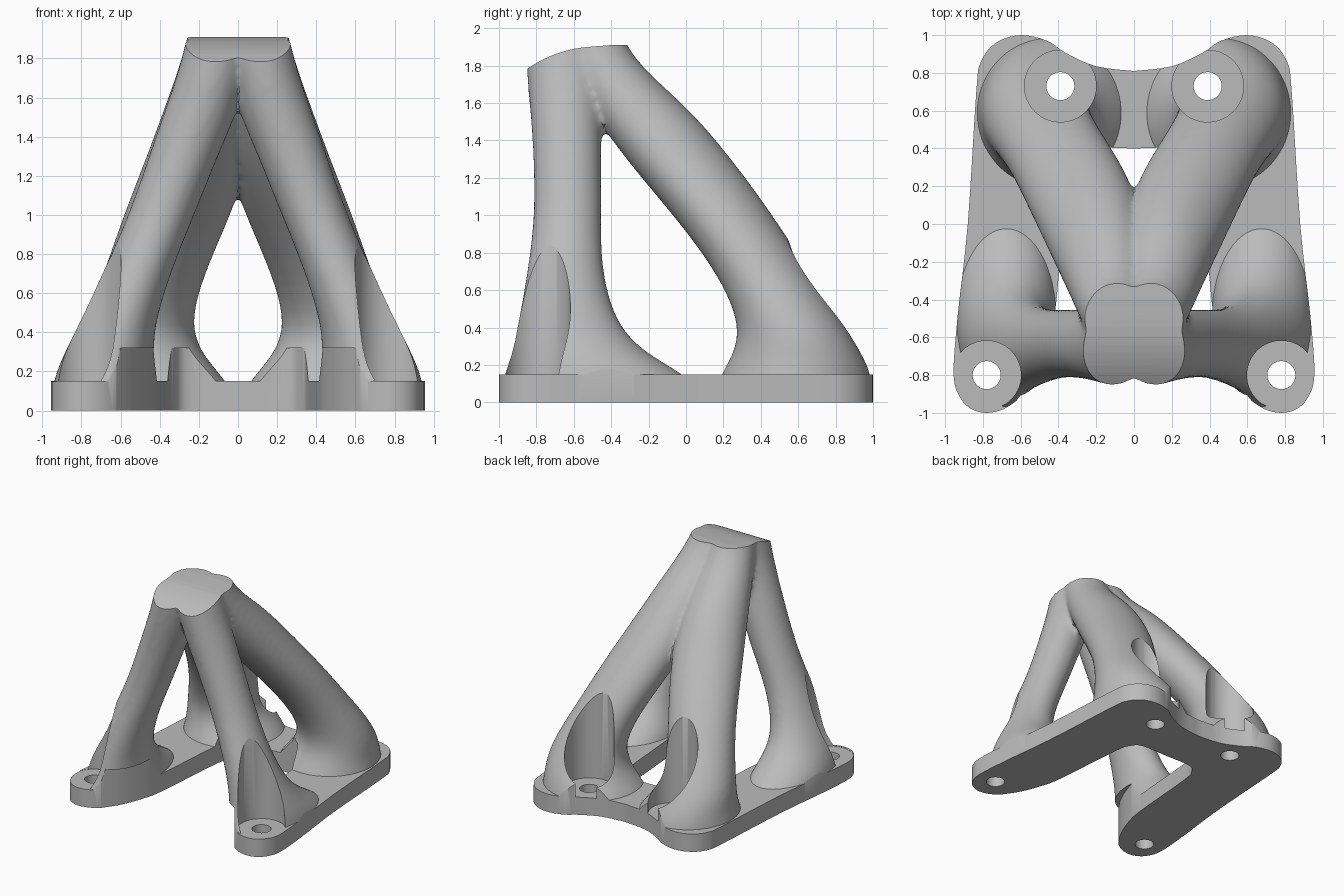
import bpy, bmesh, math
from mathutils import Vector

default = bpy.data.objects.get("Cube")
if default:
    bpy.data.objects.remove(default, do_unlink=True)

steel = bpy.data.materials.new("plain_grey")
steel.use_nodes = True
steel.diffuse_color = (0.5, 0.5, 0.5, 1)
steel.node_tree.nodes["Principled BSDF"].inputs["Base Color"].default_value = (0.5, 0.5, 0.5, 1)


def make_object(name, bm):
    bmesh.ops.recalc_face_normals(bm, faces=bm.faces)
    mesh = bpy.data.meshes.new(name)
    bm.to_mesh(mesh)
    bm.free()
    obj = bpy.data.objects.new(name, mesh)
    bpy.context.collection.objects.link(obj)
    mesh.materials.append(steel)
    return obj


def activate(obj):
    bpy.ops.object.select_all(action='DESELECT')
    obj.select_set(True)
    bpy.context.view_layer.objects.active = obj


def apply_modifier(obj, kind, **settings):
    activate(obj)
    mod = obj.modifiers.new(kind.lower(), kind)
    for key, value in settings.items():
        setattr(mod, key, value)
    bpy.ops.object.modifier_apply(modifier=mod.name)


def combine(obj, tool, operation):
    tool.hide_render = True
    apply_modifier(obj, 'BOOLEAN', object=tool, operation=operation, solver='EXACT')
    bpy.data.objects.remove(tool, do_unlink=True)


def loft(name, sections, side, segments=20):
    """Tube through level oval sections (z, centre x, centre y, half width, half depth)."""
    bm = bmesh.new()
    rings = []
    for z, cx, cy, rx, ry in sections:
        angles = [math.tau * i / segments for i in range(segments)]
        rings.append([bm.verts.new((side * (cx + rx * math.cos(a)), cy + ry * math.sin(a), z))
                      for a in angles])
    for low, high in zip(rings, rings[1:]):
        for i in range(segments):
            j = (i + 1) % segments
            bm.faces.new((low[i], low[j], high[j], high[i]))
    bm.faces.new(rings[0])
    bm.faces.new(rings[-1])
    obj = make_object(name, bm)
    apply_modifier(obj, 'SUBSURF', levels=2)
    return obj


def prism(name, points, direction):
    """Extrude a closed outline along a direction."""
    bm = bmesh.new()
    face = bm.faces.new([bm.verts.new(p) for p in points])
    grown = bmesh.ops.extrude_face_region(bm, geom=[face])["geom"]
    moved = [v for v in grown if isinstance(v, bmesh.types.BMVert)]
    bmesh.ops.translate(bm, verts=moved, vec=Vector(direction))
    return make_object(name, bm)


def rounded(points, steps=4):
    """Smooth an open path with a Catmull-Rom spline."""
    pts = [Vector(p) for p in points]
    pts = [pts[0]] + pts + [pts[-1]]
    path = []
    for a, b, c, d in zip(pts, pts[1:], pts[2:], pts[3:]):
        for s in range(steps):
            t = s / steps
            path.append(b + (c - a) * t / 2 + (a * 2 - b * 5 + c * 4 - d) * t * t / 2
                        + (b * 3 - a - c * 3 + d) * t ** 3 / 2)
    return path + [pts[-1]]


def mirrored(half, z):
    """Close a half outline, which begins and ends on the centre line."""
    right = [(p.x, p.y, z) for p in half]
    return right + [(-x, y, z) for x, y, z in reversed(right) if x > 0.001]


def cylinder(name, x, y, radius, low, high):
    bpy.ops.mesh.primitive_cylinder_add(vertices=64, radius=radius, depth=high - low,
                                        location=(x, y, (low + high) / 2))
    obj = bpy.context.object
    obj.name = name
    obj.data.materials.append(steel)
    return obj


# Leg sections, from the flared feet up to the shared head
front_sections = [
    (-.1, .68, -.45, .3, .58), (.1, .68, -.45, .28, .55), (.24, .67, -.56, .25, .38),
    (.4, .635, -.635, .2, .27), (.7, .52, -.65, .175, .2), (1, .39, -.63, .17, .18),
    (1.35, .26, -.635, .18, .185), (1.5, .2, -.64, .19, .19), (1.8, .1, -.65, .18, .21),
    (2.2, .04, -.66, .17, .21)]
rear_sections = [
    (-.1, .42, .58, .44, .44), (.1, .43, .58, .42, .43), (.22, .47, .6, .35, .37),
    (.4, .535, .58, .28, .28), (.7, .43, .41, .26, .25), (1, .31, .2, .28, .27),
    (1.3, .2, -.04, .27, .29), (1.6, .14, -.27, .22, .27), (1.85, .1, -.5, .17, .18),
    (2.2, .04, -.6, .16, .18)]
legs = []
for side, word in ((1, "left"), (-1, "right")):
    legs.append(loft("front_leg_" + word, front_sections, side))
    legs.append(loft("rear_leg_" + word, rear_sections, side))

# Blend the four legs into one soft body
activate(legs[0])
for leg in legs:
    leg.select_set(True)
bpy.ops.object.join()
bracket = bpy.context.object
bracket.name = "bracket"
apply_modifier(bracket, 'REMESH', mode='VOXEL', voxel_size=0.02)
apply_modifier(bracket, 'SMOOTH', factor=0.5, iterations=10)

# Base slab, then trim everything to the footprint
slab = prism("base_slab", [(-2, -2, -.3), (2, -2, -.3), (2, 2, -.3), (-2, 2, -.3)], (0, 0, .45))
combine(bracket, slab, 'UNION')
outer = rounded([(0, .81), (.2, .835), (.36, .905), (.46, .97), (.6, 1), (.73, .96), (.81, .86),
                 (.835, .7), (.88, 0), (.935, -.5), (.955, -.8), (.92, -.92), (.86, -.98),
                 (.78, -1), (.69, -.98), (.6, -.92)]) + [Vector((0, -.92))]
combine(bracket, prism("footprint", mirrored(outer, 0), (0, 0, 3)), 'INTERSECT')

# Open bay between the front feet
bay = rounded([(0, .4), (.24, .4), (.32, .34), (.36, .2), (.41, -.4), (.45, -.6), (.53, -.8),
               (.64, -.96)]) + [Vector((.64, -1.5)), Vector((0, -1.5))]
combine(bracket, prism("bay_cutter", mirrored(bay, -1), (0, 0, 1.32)), 'DIFFERENCE')

# Slightly domed, forward-sloping head
crown = rounded([(-.87, 1.77), (-.75, 1.84), (-.6, 1.89), (-.4, 1.91)])
profile = [(-2, -1.3, 1.5)] + [(-2, p.x, p.y) for p in crown] + [(-2, 1, 1.91), (-2, 1, 3), (-2, -1.3, 3)]
combine(bracket, prism("head_cutter", profile, (4, 0, 0)), 'DIFFERENCE')

# Bolt seats cut down to the base, with through holes
for x, y, seat in ((.78, -.8, .182), (.39, .73, .19)):
    for side in (1, -1):
        combine(bracket, cylinder("seat_cutter", side * x, y, seat, .148, 1.4), 'DIFFERENCE')
        combine(bracket, cylinder("hole_cutter", side * x, y, .074, -.5, .5), 'DIFFERENCE')

# One flat colour and clean edges
bracket.data.materials.clear()
bracket.data.materials.append(steel)
for face in bracket.data.polygons:
    face.material_index = 0
activate(bracket)
bpy.ops.object.shade_smooth_by_angle(angle=math.radians(35))
